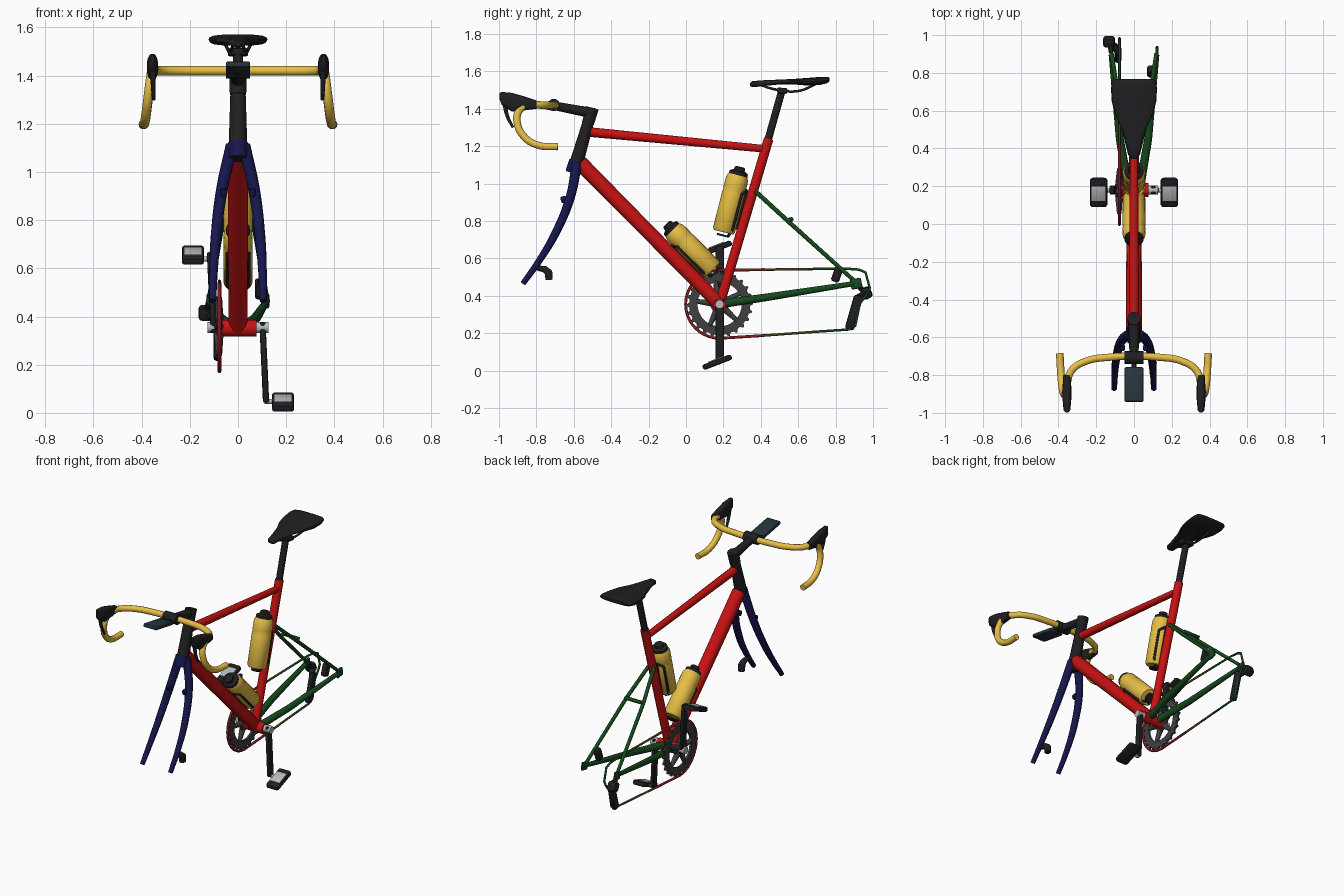
import bpy, bmesh, math
from mathutils import Vector, Matrix

if "Cube" in bpy.data.objects:
    bpy.data.objects.remove(bpy.data.objects["Cube"])

COLORS = {"red": (.58, .006, .006), "yellow": (.8, .52, .06), "green": (.008, .065, .012),
          "blue": (.008, .008, .075), "black": (.014, .014, .016), "grey": (.05, .05, .053),
          "silver": (.5, .5, .52), "screen": (.02, .035, .045), "dark_red": (.22, .01, .012),
          "olive": (.07, .05, .012)}
MATS = {}
for key, c in COLORS.items():
    MATS[key] = bpy.data.materials.new(key)
    MATS[key].diffuse_color = (*c, 1)


def finish(ob, mat, angle=40):
    ob.data.materials.clear()
    ob.data.materials.append(MATS[mat])
    bpy.ops.object.select_all(action='DESELECT')
    ob.select_set(True)
    bpy.context.view_layer.objects.active = ob
    bpy.ops.object.shade_smooth_by_angle(angle=math.radians(angle))
    return ob


def from_bmesh(name, bm, mat):
    bmesh.ops.recalc_face_normals(bm, faces=bm.faces[:])
    me = bpy.data.meshes.new(name)
    bm.to_mesh(me)
    bm.free()
    ob = bpy.data.objects.new(name, me)
    bpy.context.collection.objects.link(ob)
    return finish(ob, mat)


def tube(name, pts, r, mat, smooth=False):
    """Round tube through points; r is one radius or one per point."""
    cu = bpy.data.curves.new(name, 'CURVE')
    cu.dimensions = '3D'
    cu.bevel_depth, cu.bevel_resolution, cu.use_fill_caps = 1, 3, True
    cu.resolution_u = 8
    radii = r if isinstance(r, (list, tuple)) else [r] * len(pts)
    sp = cu.splines.new('BEZIER' if smooth else 'POLY')
    points = sp.bezier_points if smooth else sp.points
    points.add(len(pts) - 1)
    for p, co, rad in zip(points, pts, radii):
        p.radius = rad
        if smooth:
            p.co = co
            p.handle_left_type = p.handle_right_type = 'AUTO'
        else:
            p.co = (*co, 1)
    ob = bpy.data.objects.new(name, cu)
    bpy.context.collection.objects.link(ob)
    bpy.ops.object.select_all(action='DESELECT')
    ob.select_set(True)
    bpy.context.view_layer.objects.active = ob
    bpy.ops.object.convert(target='MESH')
    return finish(bpy.context.view_layer.objects.active, mat)


def box(name, loc, size, mat, rx=0, ry=0, bevel=.008):
    bm = bmesh.new()
    bmesh.ops.create_cube(bm, size=1)
    bmesh.ops.scale(bm, vec=size, verts=bm.verts)
    if bevel:
        bmesh.ops.bevel(bm, geom=bm.edges[:], offset=bevel, segments=2, affect='EDGES', profile=.5)
    rot = Matrix.Rotation(rx, 4, 'X') @ Matrix.Rotation(ry, 4, 'Y')
    bmesh.ops.transform(bm, matrix=Matrix.Translation(loc) @ rot, verts=bm.verts)
    return from_bmesh(name, bm, mat)


def skin(name, rings, mat, cap=True):
    bm = bmesh.new()
    loops = [[bm.verts.new(co) for co in ring] for ring in rings]
    n = len(loops[0])
    for a, b in zip(loops, loops[1:]):
        for i in range(n):
            bm.faces.new((a[i], a[(i + 1) % n], b[(i + 1) % n], b[i]))
    if cap:
        bm.faces.new(loops[0])
        bm.faces.new(loops[-1])
    return from_bmesh(name, bm, mat)


def loft(name, cx, sections, mat, n=20):
    """Rounded sections along y: (y, half width, bottom, top)."""
    def ring(y, hw, zb, zt):
        out = []
        for i in range(n):
            c, s = math.cos(i * math.tau / n), math.sin(i * math.tau / n)
            out.append((cx + hw * math.copysign(abs(c) ** .7, c), y,
                        (zb + zt) / 2 + (zt - zb) / 2 * math.copysign(abs(s) ** .7, s)))
        return out
    return skin(name, [ring(*s) for s in sections], mat)


def lathe(name, base, axis, profile, mat, n=24):
    """Revolve (radius, distance) pairs about an axis."""
    q = Vector((0, 0, 1)).rotation_difference(axis)
    return skin(name, [[Vector(base) + q @ Vector((r * math.cos(i * math.tau / n), r * math.sin(i * math.tau / n), h))
                        for i in range(n)] for r, h in profile], mat)


# Main frame
BB = (0, .18, .355)
tube("down_tube", [(0, -.565, 1.11), BB], [.043, .039], "red")
tube("top_tube", [(0, -.51, 1.275), (0, .43, 1.185)], [.027, .021], "red")
tube("seat_tube", [BB, (0, .442, 1.24)], .027, "red")
tube("bottom_bracket", [(-.076, .18, .352), (.076, .18, .352)], .036, "red")
tube("seat_post", [(0, .435, 1.22), (0, .512, 1.495)], .021, "black")
tube("head_tube", [(0, -.605, 1.055), (0, -.58, 1.13), (0, -.525, 1.32)], [.042, .038, .032], "black")
tube("steerer_clamp", [(0, -.525, 1.32), (0, -.50, 1.405)], [.034, .036], "black")

# Stem, bar clamp and computer
tube("stem", [(0, -.49, 1.375), (0, -.70, 1.415)], [.03, .024], "black")
tube("bar_clamp", [(-.05, -.707, 1.42), (.05, -.707, 1.42)], .034, "black")
tube("computer_mount", [(0, -.71, 1.40), (0, -.80, 1.42)], .012, "black")
box("computer", (0, -.85, 1.432), (.1, .185, .025), "screen", rx=-.17)

# Handlebar, hoods and levers
half = [(.15, -.707, 1.42), (.25, -.725, 1.42), (.33, -.775, 1.42), (.355, -.85, 1.42), (.362, -.892, 1.39),
        (.37, -.903, 1.33), (.38, -.865, 1.25), (.387, -.79, 1.205), (.393, -.685, 1.197)]
path = [(-x, y, z) for x, y, z in reversed(half)] + half
tube("handlebar", path, .02, "yellow", True)
for s, side in ((1, "left"), (-1, "right")):
    loft(f"{side}_hood", s * .355, [(-.997, .008, 1.45, 1.485), (-.985, .018, 1.42, 1.49), (-.93, .023, 1.385, 1.485),
                                    (-.86, .023, 1.392, 1.465), (-.80, .019, 1.40, 1.445)], "black")
    tube(f"{side}_brake_lever", [(s * .353, -.97, 1.43), (s * .352, -.955, 1.36), (s * .35, -.925, 1.30)],
         [.013, .01, .007], "black", True)

    # Fork blades, stays and dropouts
    tube(f"{side}_fork_blade", [(s * .025, -.583, 1.11), (s * .066, -.618, .93), (s * .092, -.70, .73),
                                (s * .102, -.79, .58), (s * .105, -.872, .465)],
         [.027, .025, .022, .018, .015], "blue", True)
    box(f"{side}_fork_boss", (s * .06, -.655, .915), (.025, .03, .035), "blue", rx=.3)
    tube(f"{side}_seat_stay", [(s * .02, .37, .96), (s * .065, .55, .795), (s * .118, .90, .48)], [.012, .012, .011], "green")
    tube(f"{side}_chain_stay", [(s * .03, .19, .357), (s * .075, .45, .395), (s * .12, .895, .465)], [.024, .021, .014], "green")
    box(f"{side}_dropout", (s * .122, .91, .465), (.016, .06, .055), "green", rx=.2)

    # Cranks and pedals, one down and one up
    end = .355 - s * .295
    box(f"{side}_crank", (s * .109, .18, .355 - s * .145), (.026, .044, .335), "black", ry=-.045)
    tube(f"{side}_axle_cap", [(s * .076, .18, .355), (s * .126, .18, .355)], .024, "silver")
    tube(f"{side}_pedal_axle", [(s * .11, .178, end - .012), (s * .15, .178, end - .012)], .011, "silver")
    pz = .045 if s > 0 else .655
    pedal = box(f"{side}_pedal", (0, 0, 0), (.115, .165, .03), "black", bevel=.012)
    for v in pedal.data.vertices:
        v.co.x *= 1 - .35 * max(0, abs(v.co.y) - .05) / .035
    pedal.location, pedal.rotation_euler = (s * .187, .167, pz), (.37, 0, 0)
    box(f"{side}_pedal_plate", (s * .187, .161, pz + .0155), (.075, .085, .006), "silver", rx=.37, bevel=.002)

tube("fork_crown", [(0, -.605, 1.06), (0, -.585, 1.12)], .042, "blue")
tube("seat_stay_bridge", [(-.064, .54, .80), (-.055, .565, .81), (.055, .565, .81), (.064, .54, .80)], .012, "green")

# Disc brake calipers
tube("front_caliper", [(.098, -.80, .55), (.098, -.755, .542), (.098, -.735, .525), (.098, -.732, .485)],
     [.014, .019, .023, .02], "black")
box("rear_caliper", (.09, .808, .515), (.04, .045, .085), "black", rx=-.35, bevel=.012)

# Saddle and rails
loft("saddle", 0, [(.343, .012, 1.522, 1.538), (.355, .026, 1.515, 1.548), (.42, .04, 1.522, 1.553),
                   (.50, .063, 1.53, 1.556), (.58, .1, 1.53, 1.56), (.65, .118, 1.524, 1.565),
                   (.72, .122, 1.528, 1.571), (.755, .115, 1.537, 1.571), (.767, .1, 1.547, 1.566)], "black")
for s, side in ((1, "left"), (-1, "right")):
    tube(f"{side}_saddle_rail", [(s * .018, .39, 1.53), (s * .03, .48, 1.503), (s * .035, .60, 1.495), (s * .055, .70, 1.535)],
         .007, "black", True)
box("saddle_clamp", (0, .515, 1.497), (.085, .055, .03), "black", rx=-.1)

# Bottles and their cages
for name, base, top, tn in (("seat_tube", (0, .2, .74), (0, .29, 1.09), (0, .962, -.245)),
                            ("down_tube", (0, .143, .537), (0, -.105, .785), (0, -.707, -.707))):
    b, n = Vector(base), Vector(tn)
    d = (Vector(top) - b).normalized()
    L = (Vector(top) - b).length - .005
    lathe(f"{name}_bottle", b, d, [(.052, 0), (.06, .01), (.061, L * .6), (.058, L * .64), (.061, L * .68),
                                   (.06, L - .06), (.05, L - .04)], "yellow")
    lathe(f"{name}_bottle_lid", b, d, [(.051, L - .045), (.05, L - .025), (.03, L - .015), (.028, L), (.02, L + .005)], "black")
    lathe(f"{name}_cage_base", b - d * .022, d, [(.03, 0), (.032, .003), (.032, .008), (.03, .01)], "black")
    for s in (1, -1):
        x = Vector((s, 0, 0))
        tube(f"{name}_cage_rail", [b - d * .015 + n * .03 + x * .01, b + d * .03 + n * .045 + x * .044,
                                   b + d * .22 + n * .045 + x * .044, b + d * .25 + n * .062 + x * .01], .008, "black")
    tube(f"{name}_cage_spine", [b + d * .03 + n * .062, b + d * .25 + n * .062], .012, "black")

# Toothed chainring with spider
def ring_pts(x, radius, teeth=0):
    out = []
    for i in range(120):
        a = i * math.tau / 120
        r = radius + (teeth if i % 5 < 2 else 0)
        out.append((x, .18 + r * math.cos(a), .355 + r * math.sin(a)))
    return out
inner, inner2 = ring_pts(-.07, .118), ring_pts(-.084, .118)
skin("chainring", [inner, ring_pts(-.07, .163, .014), ring_pts(-.084, .163, .014), inner2, inner], "grey", cap=False)
lathe("chainring_hub", (-.09, .18, .355), Vector((1, 0, 0)), [(.04, 0), (.05, .006), (.05, .022)], "grey")
for k in range(5):
    a = k * math.tau / 5 + .5
    c, s = math.cos(a), math.sin(a)
    tube("chainring_arm", [(-.08, .18 + .03 * c, .355 + .03 * s), (-.078, .18 + .128 * c, .355 + .128 * s)], [.02, .012], "grey")

# Chain: red front, olive middle, green rear around the missing cassette
arc = [(-.077, .18 + .182 * math.cos(math.radians(t)), .355 + .182 * math.sin(math.radians(t))) for t in range(90, 273, 9)]
tube("chain_front", [(-.077, .42, .54)] + arc + [(-.077, .42, .188)], .008, "dark_red")
tube("chain_middle_top", [(-.077, .42, .54), (-.077, .65, .543)], .007, "olive")
tube("chain_middle_bottom", [(-.077, .42, .188), (-.077, .68, .207)], .007, "olive")
tube("chain_rear", [(-.077, .65, .543), (-.077, .85, .546), (-.077, .925, .54), (-.077, .96, .525), (-.077, .983, .44),
                    (-.077, .965, .405), (-.077, .93, .36), (-.077, .905, .24), (-.077, .87, .22), (-.077, .68, .207)],
     .007, "green")

# Rear derailleur
box("derailleur_body", (-.132, .965, .415), (.065, .055, .065), "black", rx=.4, bevel=.018)
tube("derailleur_arm", [(-.122, .91, .46), (-.125, .96, .42), (-.09, .925, .39)], [.012, .02, .022], "black")
box("derailleur_cage", (-.085, .898, .31), (.035, .05, .19), "black", rx=-.28, bevel=.014)

for m in bpy.data.materials:
    if m.users and not m.is_grease_pencil:
        m.use_nodes = True
        m.node_tree.nodes["Principled BSDF"].inputs["Base Color"].default_value = m.diffuse_color
